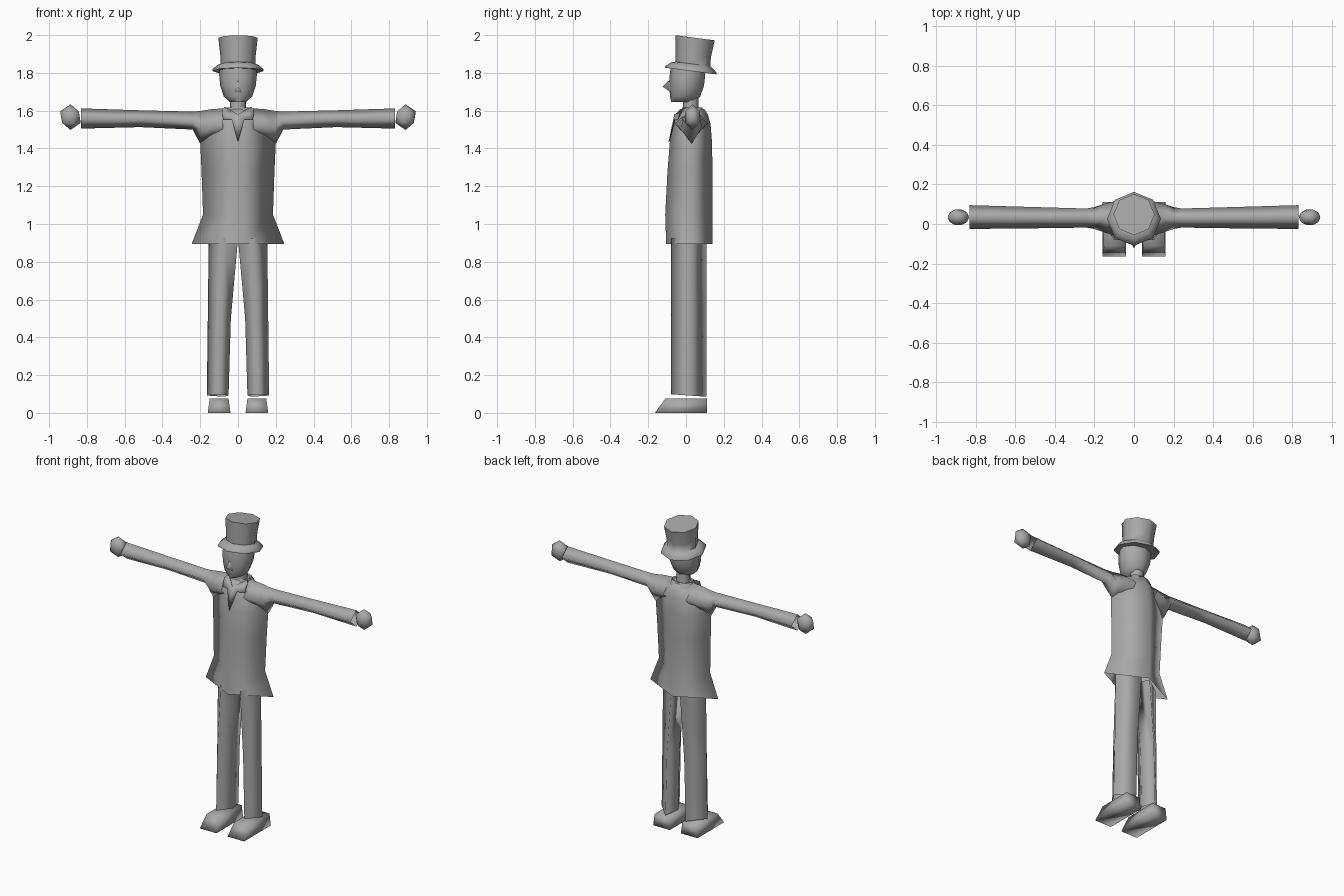
import bpy, bmesh, math
from mathutils import Vector

if "Cube" in bpy.data.objects:
    bpy.data.objects.remove(bpy.data.objects["Cube"])

grey = bpy.data.materials.new("plain grey")
grey.use_nodes = True
grey.diffuse_color = (0.4, 0.4, 0.4, 1)
grey.node_tree.nodes["Principled BSDF"].inputs["Base Color"].default_value = grey.diffuse_color


def finish(name, bm, mirror=False, angle=180):
    bmesh.ops.recalc_face_normals(bm, faces=bm.faces)
    mesh = bpy.data.meshes.new(name)
    bm.to_mesh(mesh)
    bm.free()
    mesh.materials.append(grey)
    ob = bpy.data.objects.new(name, mesh)
    bpy.context.collection.objects.link(ob)
    bpy.ops.object.select_all(action='DESELECT')
    ob.select_set(True)
    bpy.context.view_layer.objects.active = ob
    bpy.ops.object.shade_smooth_by_angle(angle=math.radians(angle))
    if mirror:
        ob.modifiers.new("other side", 'MIRROR')
    return ob


def skin(bm, rings, caps=(False, False)):
    """Join rings of points with quads; caps = (first, last)."""
    rings = [[bm.verts.new(p) for p in r] for r in rings]
    for a, b in zip(rings, rings[1:]):
        for i in range(len(a)):
            j = (i + 1) % len(a)
            bm.faces.new((a[i], a[j], b[j], b[i]))
    if caps[0]:
        bm.faces.new(rings[0])
    if caps[1]:
        bm.faces.new(rings[-1])


def tube(name, sections, sides=8, axis='Z', caps=(False, False), slope=0, mirror=False, angle=65):
    """Sections are (position, low_u, high_u, low_v, high_v); slope tips z along y."""
    bm = bmesh.new()
    rings = []
    for pos, u0, u1, v0, v1 in sections:
        ring = []
        for i in range(sides):
            t = math.tau * i / sides
            u = (u0 + u1) / 2 + (u1 - u0) / 2 * math.cos(t)
            v = (v0 + v1) / 2 + (v1 - v0) / 2 * math.sin(t)
            ring.append((u, v, pos + slope * v) if axis == 'Z' else (pos, u, v))
        rings.append(ring)
    skin(bm, rings, caps)
    return finish(name, bm, mirror, angle)


# Four-sided coat with flared hem and sloping shoulders
coat = [(0.895, 0.245, -0.105, 0.14), (1.05, 0.185, -0.11, 0.14), (1.28, 0.193, -0.098, 0.14),
        (1.43, 0.20, -0.086, 0.138), (1.53, 0.18, -0.07, 0.13), (1.58, 0.15, -0.055, 0.115),
        (1.61, 0.085, -0.03, 0.095)]
tube("coat", [(z, -w, w, a, b) for z, w, a, b in coat], sides=4, caps=(False, True), angle=180)

# Four-sided sleeves, open at the cuffs, with pointed armpits
tube("sleeves", [(0.08, -0.06, 0.118, 1.45, 1.612), (0.14, -0.046, 0.105, 1.44, 1.608),
                 (0.20, -0.025, 0.085, 1.425, 1.598), (0.24, -0.018, 0.078, 1.50, 1.595),
                 (0.52, -0.022, 0.086, 1.513, 1.602), (0.83, -0.025, 0.095, 1.505, 1.612)],
     sides=4, axis='X', mirror=True, angle=180)

# Hands
bm = bmesh.new()
bmesh.ops.create_icosphere(bm, subdivisions=1, radius=1)
for v in bm.verts:
    v.co = Vector((0.887 + 0.061 * v.co.x, 0.034 + 0.046 * v.co.y, 1.566 + 0.068 * v.co.z))
finish("hands", bm, mirror=True)

# Trouser legs: (share of the width, y) round each leg, hems lower at the back
section = [(1, 0.015), (0.2, 0.108), (0, 0.01), (0.45, -0.08)]
bm = bmesh.new()
skin(bm, [[(lo + (hi - lo) * f, y, z - 0.07 * y) for f, y in section]
          for z, lo, hi in [(0.093, 0.05, 0.165), (0.50, 0.038, 0.16), (0.92, 0.0, 0.155)]])
finish("trouser_legs", bm, mirror=True)

# Shoes with sloping toes
bm = bmesh.new()
sole = [(0.04, -0.165, 0), (0.16, -0.165, 0), (0.16, 0.11, 0), (0.04, 0.11, 0)]
upper = [(0.05, -0.11, 0.075), (0.15, -0.11, 0.075), (0.15, 0.11, 0.075), (0.05, 0.11, 0.075)]
skin(bm, [sole, upper], (True, True))
finish("shoes", bm, mirror=True)

# Neck and head
tube("neck", [(1.56, -0.05, 0.05, -0.02, 0.075), (1.63, -0.042, 0.042, -0.015, 0.065),
              (1.70, -0.042, 0.042, -0.015, 0.065)])
tube("head", [(1.645, -0.042, 0.042, -0.078, 0.045), (1.675, -0.075, 0.075, -0.085, 0.075),
              (1.73, -0.094, 0.094, -0.088, 0.095), (1.79, -0.10, 0.10, -0.086, 0.102),
              (1.84, -0.095, 0.095, -0.08, 0.10)], caps=(True, True))

# Nose
bm = bmesh.new()
base = [bm.verts.new(p) for p in ((0, -0.084, 1.765), (-0.02, -0.08, 1.695), (0.02, -0.08, 1.695))]
tip = bm.verts.new((0, -0.124, 1.728))
for i in range(3):
    bm.faces.new((base[i], base[(i + 1) % 3], tip))
finish("nose", bm)

# Top hat: drooping brim and crown in one turned shape, tipped back
hat = [(1.816, 0.095, 0.0), (1.813, 0.136, 0.0), (1.822, 0.136, 0.0), (1.846, 0.108, 0.004),
       (1.852, 0.092, 0.01), (1.90, 0.094, 0.012), (1.992, 0.104, 0.022)]
tube("top_hat", [(z, -r, r, 0.026 + y - r, 0.026 + y + r) for z, r, y in hat],
     caps=(True, True), slope=-0.13)

# Collar and shirt front as thin plates on the chest
outline = [(0, -0.092, 1.435), (0.034, -0.062, 1.555), (0.08, -0.045, 1.555),
           (0.083, -0.025, 1.605), (0.07, 0.0, 1.62), (0.042, -0.022, 1.605), (0, -0.062, 1.58)]
bm = bmesh.new()
verts = [bm.verts.new(p) for p in outline]
for ids in ((0, 1, 6), (1, 2, 5, 6), (2, 3, 5), (3, 4, 5)):
    bm.faces.new([verts[i] for i in ids])
plate = finish("collar", bm, mirror=True, angle=65)
plate.modifiers.new("cloth", 'SOLIDIFY').thickness = 0.005

# Collar band around the back of the neck
tube("collar_band", [(1.585, -0.09, 0.09, -0.03, 0.10), (1.618, -0.07, 0.07, -0.02, 0.085),
                     (1.60, -0.05, 0.05, -0.015, 0.07)])
